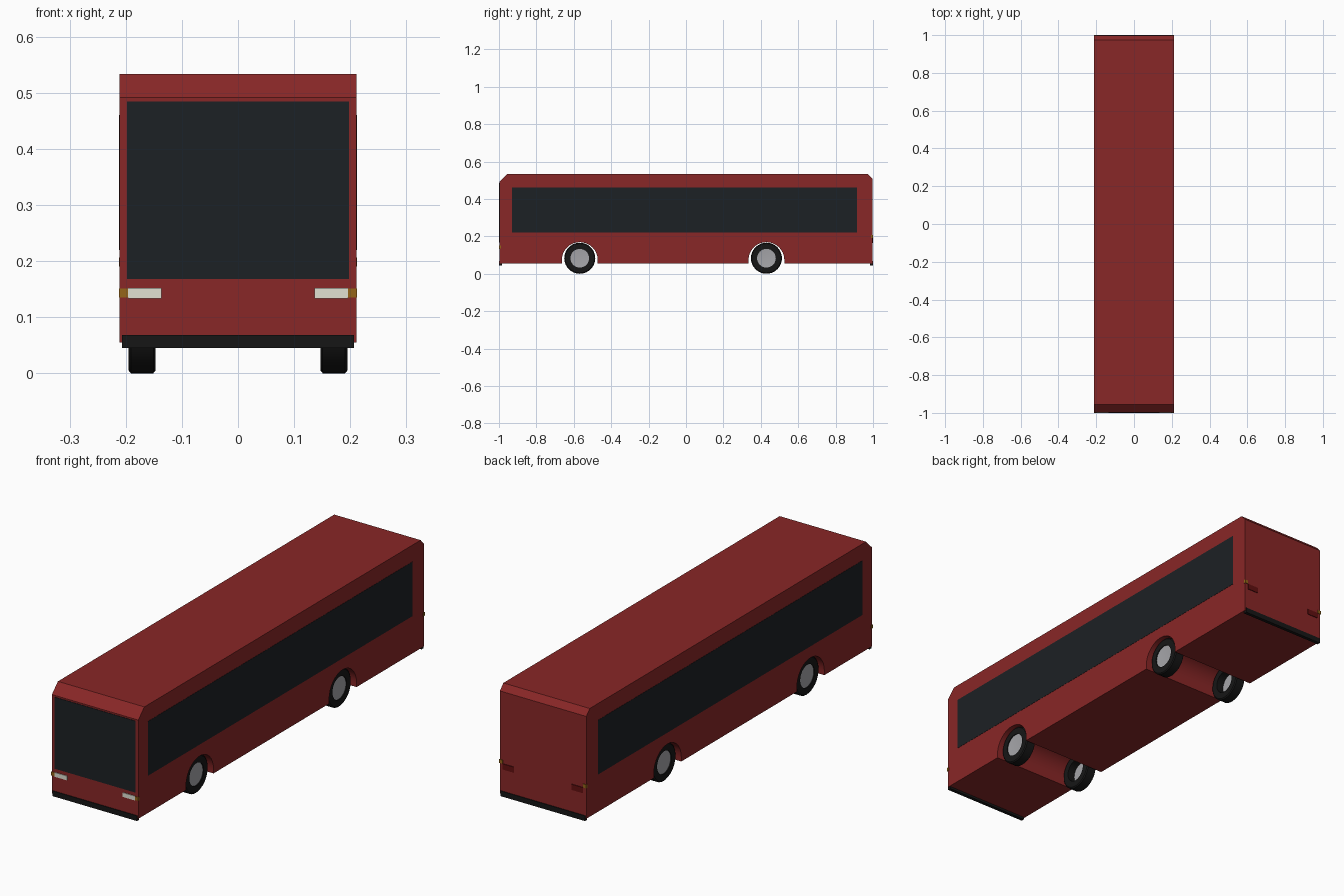
import bpy, bmesh, math

if "Cube" in bpy.data.objects:
    bpy.data.objects.remove(bpy.data.objects["Cube"])


def material(name, rgb):
    m = bpy.data.materials.new(name)
    m.diffuse_color = (*rgb, 1)
    m.use_nodes = True
    m.node_tree.nodes["Principled BSDF"].inputs["Base Color"].default_value = m.diffuse_color
    return m


RED = material("red_paint", (0.25, 0.02, 0.02))
GLASS = material("dark_glass", (0.012, 0.015, 0.018))
BLACK = material("black_rubber", (0.008, 0.008, 0.008))
METAL = material("hub_metal", (0.38, 0.38, 0.4))
WHITE = material("headlight_white", (0.75, 0.75, 0.65))
AMBER = material("indicator_amber", (0.3, 0.13, 0.01))
TAIL = material("tail_red", (0.12, 0.005, 0.005))


def finish(name, bm, mat, smooth=False):
    bmesh.ops.recalc_face_normals(bm, faces=bm.faces[:])
    me = bpy.data.meshes.new(name)
    bm.to_mesh(me)
    bm.free()
    me.materials.append(mat)
    ob = bpy.data.objects.new(name, me)
    bpy.context.collection.objects.link(ob)
    if smooth:
        bpy.ops.object.select_all(action='DESELECT')
        ob.select_set(True)
        bpy.context.view_layer.objects.active = ob
        bpy.ops.object.shade_smooth_by_angle(angle=math.radians(30))
    return ob


def box(name, x, y, z, mat):
    bm = bmesh.new()
    bmesh.ops.create_cube(bm, size=1)
    for v in bm.verts:
        v.co = [(a + b) / 2 + c * (b - a) for (a, b), c in zip((x, y, z), v.co)]
    return finish(name, bm, mat)


def mirrored(x, s):
    return tuple(sorted((x[0] * s, x[1] * s)))


def lathe(name, profile, centre, mat, side, steps=32):
    # profile of (x, radius) points spun about the axle
    bm = bmesh.new()
    vs = [bm.verts.new((x * side, 0, r)) for x, r in profile]
    es = [bm.edges.new(p) for p in zip(vs, vs[1:])]
    bmesh.ops.spin(bm, geom=vs + es, cent=(0, 0, 0), axis=(1, 0, 0),
                   angle=2 * math.pi, steps=steps)
    bmesh.ops.remove_doubles(bm, verts=bm.verts[:], dist=1e-5)
    ob = finish(name, bm, mat, True)
    ob.location = centre
    return ob


AXLES = (-0.568, 0.43)
BOTTOM, ARCH_Z, ARCH_R, WHEEL_R = 0.055, 0.073, 0.096, 0.083

# Body: side profile with wheel arches running through, extruded across
profile = [(0.997, BOTTOM), (0.997, 0.507), (0.973, 0.533),
           (-0.955, 0.533), (-0.997, 0.491), (-0.997, BOTTOM)]
for cy in AXLES:
    profile.append((cy - ARCH_R, BOTTOM))
    for i in range(17):
        a = math.pi * (1 - i / 16)
        profile.append((cy + ARCH_R * math.cos(a), ARCH_Z + ARCH_R * math.sin(a)))
    profile.append((cy + ARCH_R, BOTTOM))
bm = bmesh.new()
face = bm.faces.new([bm.verts.new((-0.211, y, z)) for y, z in profile])
ext = bmesh.ops.extrude_face_region(bm, geom=[face])
bmesh.ops.translate(bm, vec=(0.422, 0, 0),
                    verts=[g for g in ext["geom"] if isinstance(g, bmesh.types.BMVert)])
finish("body", bm, RED, True)

# Windscreen and bumpers
box("windscreen", (-0.198, 0.198), (-0.999, -0.99), (0.168, 0.484), GLASS)
box("front_bumper", (-0.207, 0.207), (-1.0, -0.985), (0.045, 0.068), BLACK)
box("rear_bumper", (-0.207, 0.207), (0.985, 1.0), (0.045, 0.068), BLACK)

for s, side in ((1, "right"), (-1, "left")):
    # Side glass and lamps
    box(f"{side}_window", mirrored((0.205, 0.212), s), (-0.93, 0.915), (0.22, 0.46), GLASS)
    box(f"{side}_headlight", mirrored((0.136, 0.196), s), (-1.0, -0.985), (0.133, 0.152), WHITE)
    box(f"{side}_front_indicator", mirrored((0.196, 0.2125), s), (-0.9995, -0.99), (0.135, 0.151), AMBER)
    box(f"{side}_tail_light", mirrored((0.141, 0.196), s), (0.985, 1.0), (0.165, 0.19), TAIL)
    box(f"{side}_rear_indicator", mirrored((0.196, 0.2125), s), (0.99, 0.9995), (0.19, 0.206), AMBER)
    # Wheels: hollow tyre with a dished hub near the outer face
    for cy, end in zip(AXLES, ("front", "rear")):
        c = (0, cy, WHEEL_R)
        lathe(f"{end}_{side}_tyre",
              [(0.147, 0.05), (0.147, 0.078), (0.151, 0.083), (0.191, 0.083),
               (0.195, 0.078), (0.195, 0.05), (0.147, 0.05)], c, BLACK, s)
        lathe(f"{end}_{side}_hub",
              [(0.182, 0), (0.182, 0.0505), (0.191, 0.0505), (0.187, 0)], c, METAL, s)
